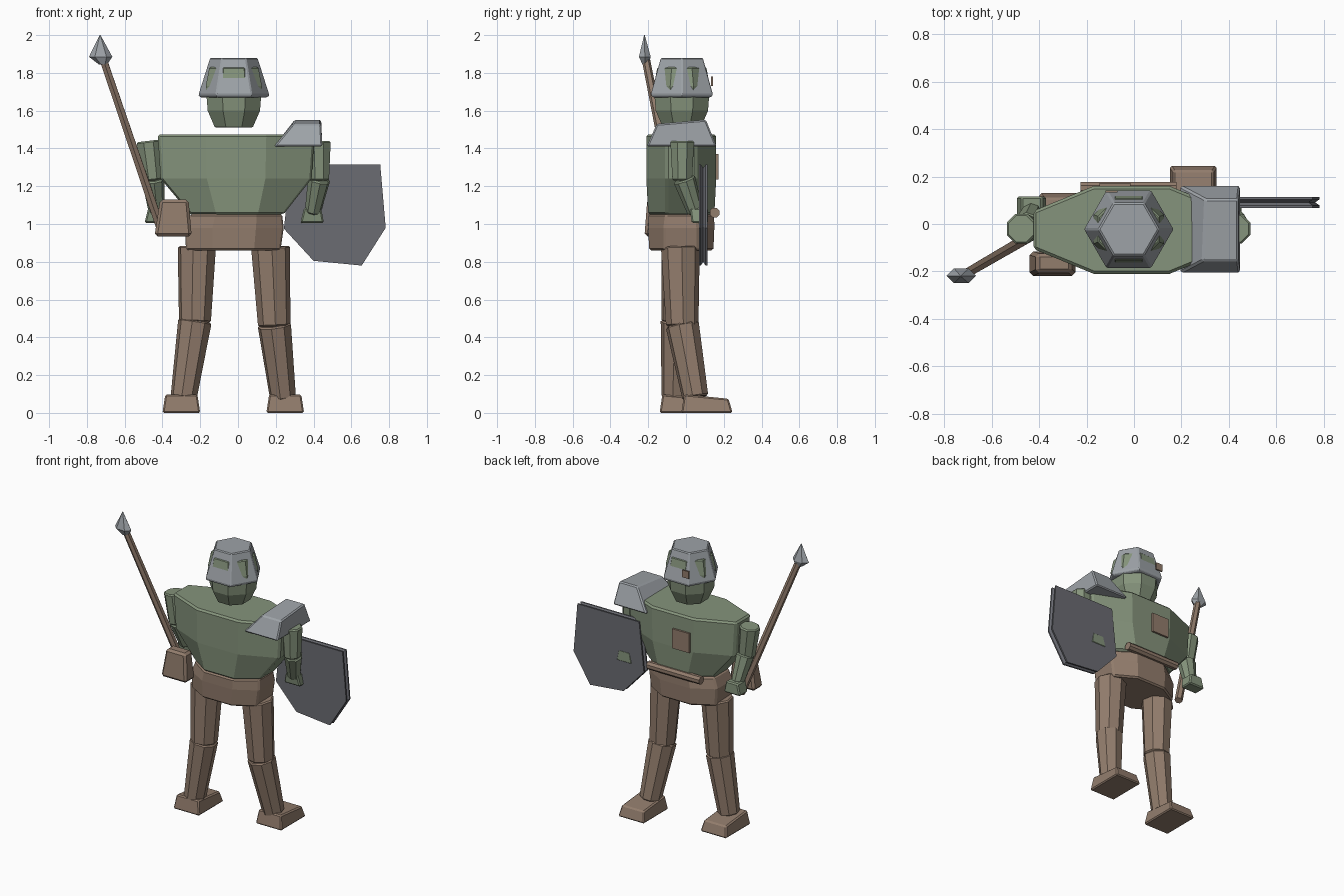
import bpy, bmesh, math
from mathutils import Vector

if "Cube" in bpy.data.objects:
    bpy.data.objects.remove(bpy.data.objects["Cube"])


def material(name, rgb):
    m = bpy.data.materials.new(name)
    m.diffuse_color = (*rgb, 1)
    m.use_nodes = True
    m.node_tree.nodes["Principled BSDF"].inputs["Base Color"].default_value = m.diffuse_color
    return m


GREEN = material("muted green", (0.235, 0.295, 0.2))
BROWN = material("worn brown", (0.29, 0.205, 0.152))
STEEL = material("light steel", (0.34, 0.365, 0.39))
DARK = material("dark steel", (0.147, 0.15, 0.17))


def loft(name, rings, mat, bevel=0.0):
    """Skin a stack of equal-length rings and cap both ends."""
    bm = bmesh.new()
    vs = [[bm.verts.new(p) for p in r] for r in rings]
    n = len(vs[0])
    for a, b in zip(vs, vs[1:]):
        for i in range(n):
            j = (i + 1) % n
            bm.faces.new((a[i], a[j], b[j], b[i]))
    bm.faces.new(vs[0])
    bm.faces.new(vs[-1])
    bmesh.ops.recalc_face_normals(bm, faces=bm.faces)
    me = bpy.data.meshes.new(name)
    bm.to_mesh(me)
    bm.free()
    me.materials.append(mat)
    ob = bpy.data.objects.new(name, me)
    bpy.context.collection.objects.link(ob)
    if bevel:
        mod = ob.modifiers.new("edge", 'BEVEL')
        mod.width = bevel
        mod.segments = 1
        mod.limit_method = 'ANGLE'
        mod.angle_limit = math.radians(50)
    return ob


def ngon(cx, cy, z, rx, ry, n, turn=0.0):
    return [(cx + rx * math.cos(turn + math.tau * i / n),
             cy + ry * math.sin(turn + math.tau * i / n), z) for i in range(n)]


def octagon(cx, cy, z, hx, hy, fx, fy):
    """Rectangle with cut corners; fx and fy are half lengths of the flat sides."""
    return [(cx + x, cy + y, z) for x, y in
            ((fx, -hy), (hx, -fy), (hx, fy), (fx, hy),
             (-fx, hy), (-hx, fy), (-hx, -fy), (-fx, -hy))]


def rect(x0, x1, y0, y1, z):
    return [(x0, y0, z), (x1, y0, z), (x1, y1, z), (x0, y1, z)]


def limb(name, p, q, r0, r1, mat, n=8, bevel=0.008):
    """Tapered prism between two points."""
    p, q = Vector(p), Vector(q)
    rot = (q - p).to_track_quat('Z', 'Y')

    def ring(c, r):
        return [c + rot @ Vector(v) for v in ngon(0, 0, 0, r, r, n, math.pi / n)]
    return loft(name, [ring(p, r0), ring(q, r1)], mat, bevel)


# Torso and hips
loft("torso", [octagon(-0.005, -0.025, 1.05, 0.245, 0.175, 0.11, 0.08),
               octagon(-0.01, -0.025, 1.24, 0.40, 0.185, 0.155, 0.08),
               octagon(-0.01, -0.025, 1.475, 0.415, 0.185, 0.16, 0.08)], GREEN, 0.012)
loft("hips", [octagon(-0.025, -0.025, 0.86, 0.25, 0.17, 0.11, 0.09),
              octagon(-0.02, -0.025, 0.98, 0.262, 0.175, 0.115, 0.09),
              octagon(-0.01, -0.025, 1.052, 0.243, 0.174, 0.11, 0.08)], BROWN, 0.01)

# Head pushes slightly through the faceted helmet
HX, HY = -0.022, -0.022
loft("head", [ngon(HX, HY, z, r, r, 8, math.pi / 8) for z, r in
              ((1.51, 0.108), (1.60, 0.15), (1.66, 0.155), (1.73, 0.161), (1.83, 0.14))],
     GREEN, 0.006)
loft("helmet", [ngon(HX, HY, z, r, r, 6) for z, r in
                ((1.67, 0.178), (1.685, 0.19), (1.88, 0.128))], STEEL, 0.006)
loft("helmet_back_tag", [rect(-0.12, -0.07, 0.132, 0.142, z) for z in (1.73, 1.78)], BROWN)

# Shoulder plate
top = [(0.29, -0.155, 1.53), (0.44, -0.155, 1.53), (0.44, 0.105, 1.552), (0.30, 0.105, 1.552)]
loft("shoulder_plate", [rect(0.19, 0.447, -0.208, 0.163, 1.41), top], STEEL, 0.008)

# Arms with hands
for side, sh, el, wr in (("left", (-0.475, -0.02, 1.44), (-0.45, -0.02, 1.23), (-0.43, 0.05, 1.06)),
                         ("right", (0.428, -0.02, 1.44), (0.43, -0.02, 1.23), (0.395, 0.05, 1.06))):
    limb(side + "_upper_arm", sh, el, 0.068, 0.056, GREEN)
    limb(side + "_forearm", (el[0], el[1] + 0.01, el[2] + 0.01), wr, 0.06, 0.042, GREEN)
    x, y = wr[0], wr[1]
    loft(side + "_hand", [rect(x - 0.065, x + 0.06, y - 0.02, y + 0.067, 1.005),
                          rect(x - 0.045, x + 0.045, y - 0.03, y + 0.065, 1.085)], GREEN, 0.008)

# Legs and feet
for side, hip, knee, ankle, fx, fy in (
        ("left", (-0.218, -0.03, 0.88), (-0.228, -0.045, 0.48), (-0.288, -0.06, 0.08), -0.30, -0.14),
        ("right", (0.172, -0.03, 0.88), (0.192, -0.02, 0.46), (0.238, 0.05, 0.08), 0.25, -0.025)):
    limb(side + "_thigh", hip, knee, 0.103, 0.086, BROWN)
    limb(side + "_shin", (knee[0], knee[1], knee[2] + 0.008), ankle, 0.09, 0.07, BROWN)
    loft(side + "_foot",
         [rect(fx - 0.1, fx + 0.1, fy, fy + 0.272, 0),
          [(fx - 0.085, fy + 0.015, 0.098), (fx + 0.085, fy + 0.015, 0.098),
           (fx + 0.085, fy + 0.25, 0.075), (fx - 0.085, fy + 0.25, 0.075)]], BROWN, 0.008)

# Shield with a grooved rim
outline = [(0.28, 1.315), (0.753, 1.315), (0.782, 0.98), (0.655, 0.78), (0.40, 0.805), (0.243, 0.975)]
cx, cz = 0.51, 1.05
loft("shield", [[(cx + (x - cx) * s, y, cz + (z - cz) * s) for x, z in outline]
                for y, s in ((0.068, 1), (0.078, 1), (0.091, 0.93), (0.104, 1), (0.114, 1))], DARK)

# Spear
limb("spear_shaft", (-0.40, -0.03, 0.95), (-0.713, -0.212, 1.87), 0.026, 0.022, BROWN, 6, 0)
loft("spear_head", [ngon(-0.715, -0.215, 1.845, 0.022, 0.018, 6),
                    ngon(-0.727, -0.218, 1.885, 0.062, 0.036, 6),
                    ngon(-0.73, -0.22, 2.0, 0.002, 0.002, 6)], STEEL)

# Pouch, bedroll and back patch
loft("pouch", [rect(-0.442, -0.245, -0.22, -0.115, 0.935),
               rect(-0.412, -0.262, -0.205, -0.125, 1.13)], BROWN, 0.015)
limb("bedroll", (-0.225, 0.152, 1.06), (0.18, 0.152, 1.06), 0.028, 0.028, BROWN, 8, 0)
loft("back_patch", [rect(-0.145, -0.015, 0.155, 0.173, z) for z in (1.235, 1.37)], BROWN)
